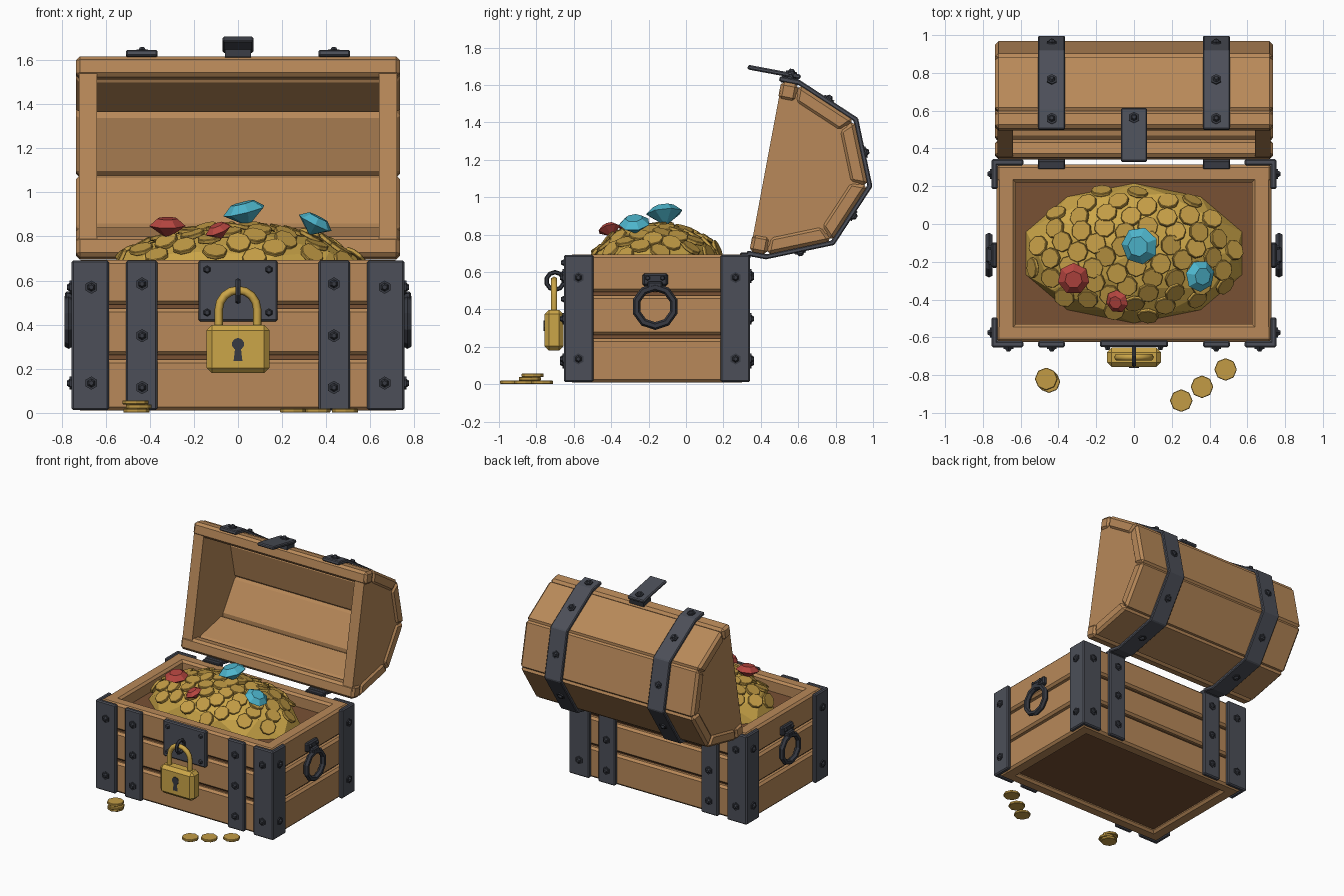
import bpy, bmesh, math, random
from mathutils import Matrix, Vector

random.seed(4)
if "Cube" in bpy.data.objects:
    bpy.data.objects.remove(bpy.data.objects["Cube"])


def material(name, *rgb):
    m = bpy.data.materials.new(name)
    m.use_nodes = True
    m.diffuse_color = (*rgb, 1)
    m.node_tree.nodes["Principled BSDF"].inputs["Base Color"].default_value = (*rgb, 1)
    return m


WOOD = material("oak wood", .48, .25, .10)
DARK = material("dark wood", .19, .082, .034)
IRON = material("iron", .072, .078, .098)
BLACK = material("dark iron", .038, .042, .054)
GOLD = material("gold", .60, .38, .065)
COIN = material("coin gold", .54, .33, .06)
RED = material("red gem", .46, .06, .05)
BLUE = material("blue gem", .075, .46, .60)

# Open lid frame: hinge line on the back top edge
LID = Matrix.Translation((0, .335, .69)) @ Matrix.Rotation(math.radians(-100.6), 4, 'X')


def add(name, bm, mat, bevel=0, frame=None):
    bmesh.ops.recalc_face_normals(bm, faces=bm.faces)
    me = bpy.data.meshes.new(name)
    bm.to_mesh(me)
    bm.free()
    me.materials.append(mat)
    ob = bpy.data.objects.new(name, me)
    bpy.context.collection.objects.link(ob)
    if frame:
        ob.matrix_world = frame
    if bevel:
        mod = ob.modifiers.new("Bevel", 'BEVEL')
        mod.width, mod.segments = bevel, 1
        mod.limit_method, mod.angle_limit = 'ANGLE', math.radians(30)
    return ob


def box(name, lo, hi, mat, bevel=0, frame=None):
    lo, hi = Vector(lo), Vector(hi)
    bm = bmesh.new()
    bmesh.ops.create_cube(bm, size=1)
    for v in bm.verts:
        v.co = (lo + hi) / 2 + v.co * (hi - lo)
    return add(name, bm, mat, bevel, frame)


def prism(name, yz, x0, x1, mat, bevel=0, frame=None):
    bm = bmesh.new()
    face = bm.faces.new([bm.verts.new((x0, y, z)) for y, z in yz])
    new = bmesh.ops.extrude_face_region(bm, geom=[face])["geom"]
    bmesh.ops.translate(bm, vec=(x1 - x0, 0, 0),
                        verts=[g for g in new if isinstance(g, bmesh.types.BMVert)])
    return add(name, bm, mat, bevel, frame)


def cone(bm, loc, normal, r1, r2, depth, sides):
    turn = Vector(normal).to_track_quat('Z', 'Y').to_matrix().to_4x4()
    bmesh.ops.create_cone(bm, cap_ends=True, segments=sides, radius1=r1, radius2=r2,
                          depth=depth, matrix=Matrix.Translation(loc) @ turn)


def rivet(bm, loc, normal):
    loc, n = Vector(loc), Vector(normal).normalized()
    cone(bm, loc, n, .03, .03, .016, 6)
    cone(bm, loc + n * .014, n, .02, .011, .014, 6)


def ring(name, loc, major, minor, segs, mat):
    bpy.ops.mesh.primitive_torus_add(location=loc, rotation=(0, math.pi / 2, 0), major_radius=major,
                                     minor_radius=minor, major_segments=segs, minor_segments=6)
    ob = bpy.context.object
    ob.name = name
    ob.data.materials.append(mat)


# Chest body: dark core wrapped in three rows of planks
box("chest_core", (-.69, -.595, .035), (.69, .28, .6), DARK)
for z0, z1 in ((.01, .243), (.262, .473), (.492, .693)):
    for y0, y1 in ((-.625, -.53), (.22, .315)):
        box("long_plank", (-.73, y0, z0), (.73, y1, z1), WOOD, .016)
    for s in (-1, 1):
        box("end_plank", (s * .625, -.61, z0), (s * .728, .30, z1), WOOD, .016)

# Iron corners, straps and their rivets
rivets = bmesh.new()
for s in (-1, 1):
    for face, y in ((-1, -.625), (1, .315)):
        out = y + face * .028
        box("corner_plate", (s * .585, y - face * .005, .012), (s * .755, out, .692), IRON, .008)
        box("corner_side_plate", (s * .722, y - face * .13, .012), (s * .755, out, .692), IRON, .008)
        box("body_strap", (s * .365, y - face * .005, .012), (s * .508, out, .692), IRON, .008)
        for z in (.135, .57):
            rivet(rivets, (s * .665, out, z), (0, face, 0))
            rivet(rivets, (s * .755, y - face * .05, z), (s, 0, 0))
        for z in (.115, .35, .585):
            rivet(rivets, (s * .435, out, z), (0, face, 0))

    # Side handle
    box("handle_mount", (s * .72, -.232, .525), (s * .757, -.097, .592), BLACK, .01)
    box("handle_clasp", (s * .74, -.205, .5), (s * .785, -.125, .55), BLACK, .008)
    ring("handle_ring", (s * .768, -.165, .415), .104, .021, 10, BLACK)
    for y in (-.205, -.125):
        cone(rivets, (s * .76, y, .568), (s, 0, 0), .016, .01, .02, 6)

# Lock plate and staple
box("lock_plate", (-.18, -.652, .415), (.18, -.615, .692), IRON, .008)
for x in (-.14, .14):
    for z in (.455, .65):
        cone(rivets, (x, -.657, z), (0, -1, 0), .02, .011, .02, 6)
ring("lock_staple", (0, -.70, .552), .047, .012, 10, BLACK)
add("body_rivets", rivets, BLACK)

# Padlock
box("padlock_body", (-.143, -.757, .18), (.143, -.655, .398), GOLD, .024)
bm = bmesh.new()
cone(bm, (0, -.758, .312), (0, -1, 0), .028, .028, .008, 10)
add("keyhole_round", bm, BLACK)
bm = bmesh.new()
bm.faces.new([bm.verts.new((x, -.761, z)) for x, z in
              ((-.012, .305), (.012, .305), (.02, .235), (-.02, .235))])
add("keyhole_slot", bm, BLACK)
path = [(-.087, .37)] + [(-.087 * math.cos(math.pi * i / 8), .47 + .087 * math.sin(math.pi * i / 8))
                         for i in range(9)] + [(.087, .37)]
curve = bpy.data.curves.new("padlock_shackle", 'CURVE')
curve.dimensions, curve.bevel_depth, curve.bevel_resolution = '3D', .019, 1
spline = curve.splines.new('POLY')
spline.points.add(len(path) - 1)
for p, (x, z) in zip(spline.points, path):
    p.co = (x, -.705, z, 1)
    
curve.materials.append(GOLD)
bpy.context.collection.objects.link(bpy.data.objects.new("padlock_shackle", curve))


# Lid: arched cross-section of a given radius, in the closed position
def arch(radius, low=0):
    pts = [(math.cos(a) * radius, .095 + math.sin(a) * radius)
           for a in (math.pi * i / 4 for i in range(5))]
    pts = [(radius, low)] + pts + [(-radius, low)]
    return [(y - .483, z) for y, z in pts]


outer, inner = arch(.463), arch(.367)
for i in range(6):
    prism("lid_plank", [outer[i], outer[i + 1], inner[i + 1], inner[i]],
          -.735, .735, WOOD, .018, LID)
for s in (-1, 1):
    prism("lid_end_panel", arch(.415, .004), s * .64, s * .722, WOOD, 0, LID)

# Lid straps, hasp and rivets
rivets = bmesh.new()
strap = arch(.488, -.012)
for s in (-1, 1):
    prism("lid_strap", strap + arch(.46, -.012)[::-1], s * .365, s * .508, IRON, .006, LID)
    for (y0, z0), (y1, z1) in zip(strap[1:5], strap[2:6]):
        rivet(rivets, (s * .435, (y0 + y1) / 2, (z0 + z1) / 2), (0, z0 - z1, y1 - y0) if y1 > y0
              else (0, z1 - z0, y0 - y1))
    rivet(rivets, (s * .435, strap[6][0], .045), (0, -1, 0))
    box("hinge_leaf", (s * .365, .29, .672), (s * .508, .345, .705), BLACK, .005)
box("hasp", (-.07, -1.0, -.19), (.07, -.975, .098), IRON, .007, LID)
box("hasp_base", (-.06, -.978, .0), (.06, -.94, .09), BLACK, 0, LID)
rivet(rivets, (0, -1.0, .045), (0, -1, 0))
add("lid_rivets", rivets, BLACK, 0, LID)

# Heap of gold
centre, size = Vector((0, -.155, .6)), Vector((.6, .37, .25))
bm = bmesh.new()
bmesh.ops.create_icosphere(bm, subdivisions=2, radius=1)
bmesh.ops.bisect_plane(bm, geom=bm.verts[:] + bm.edges[:] + bm.faces[:], plane_co=(0, 0, -.02),
                       plane_no=(0, 0, 1), clear_inner=True)
for v in bm.verts:
    v.co = centre + v.co * size
add("gold_heap", bm, GOLD)

# Coins lying on the heap and on the ground
coins = bmesh.new()
COUNT = 62
for i in range(COUNT):
    r, a = .95 * math.sqrt((i + .5) / COUNT), i * 2.39996
    d = Vector((r * math.cos(a), r * math.sin(a), math.sqrt(1 - r * r)))
    n = Vector((d.x / size.x, d.y / size.y, d.z / size.z)).normalized()
    tilt = Vector([random.uniform(-.22, .22) for _ in range(3)])
    cone(coins, centre + d * size * .98 + n * .004, n + tilt, .056, .056, .02, 8)
for x, y, z in ((-.46, -.825, .01), (-.45, -.835, .029), (-.465, -.82, .048),
                (.485, -.77, .01), (.36, -.862, .01), (.25, -.935, .01)):
    cone(coins, (x, y, z), (0, 0, 1), .06, .06, .018, 8)
add("coins", coins, COIN, .003)

# Cut gems
for name, mat, loc, r, up in (("large_blue_gem", BLUE, (.03, -.115, .915), .1, (-.25, -.1, 1)),
                              ("small_blue_gem", BLUE, (.35, -.275, .86), .085, (.5, -.1, 1)),
                              ("large_red_gem", RED, (-.32, -.29, .85), .085, (0, -.15, 1)),
                              ("small_red_gem", RED, (-.09, -.41, .83), .063, (-.4, -.3, 1))):
    bm, n = bmesh.new(), Vector(up).normalized()
    cone(bm, Vector(loc) - n * r * .35, n, .001, r, r * .7, 7)
    cone(bm, Vector(loc) + n * r * .19, n, r, r * .55, r * .38, 7)
    add(name, bm, mat)
